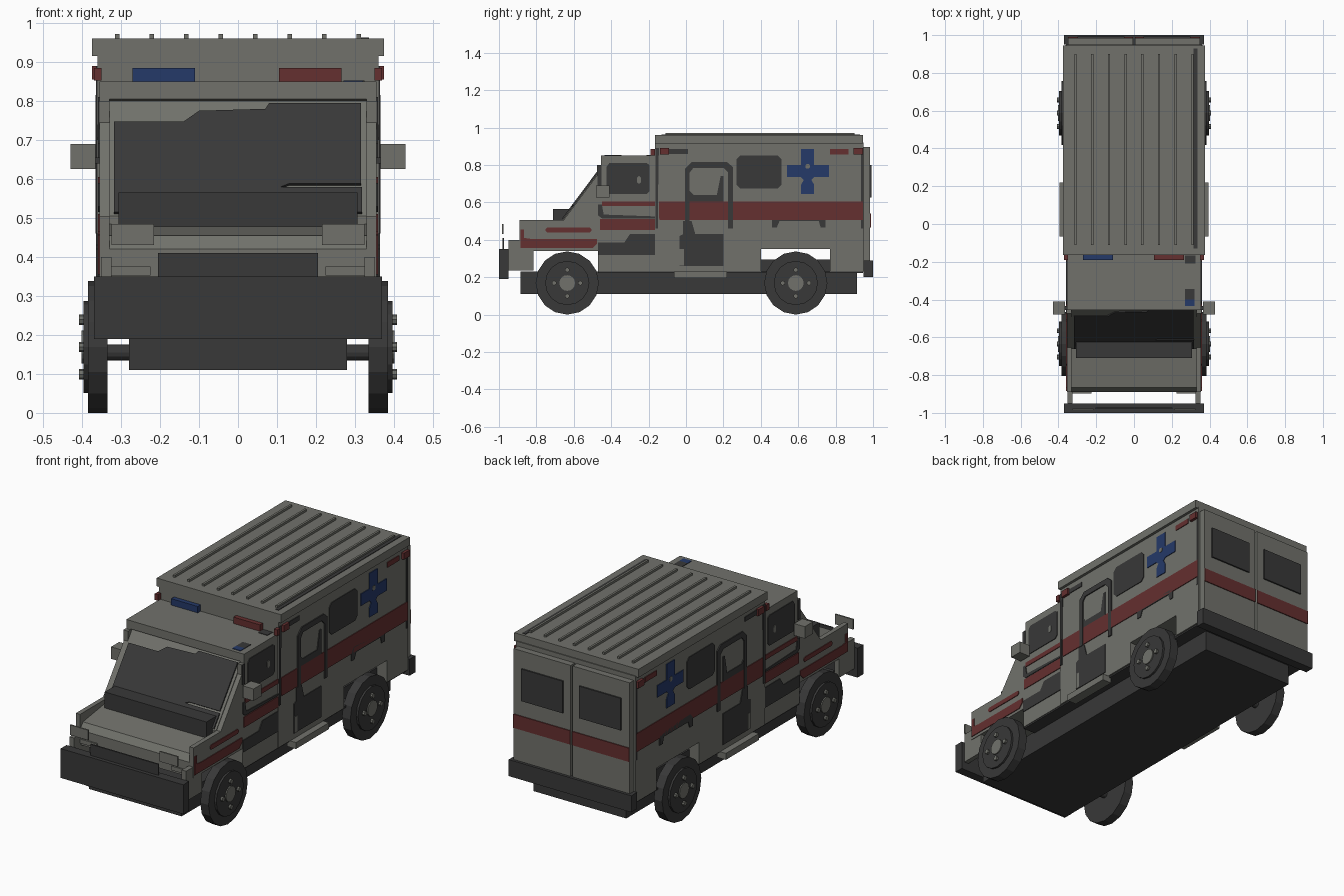
import bpy, bmesh, math
from mathutils import Vector, Matrix


def material(name, r, g, b):
    m = bpy.data.materials.new(name)
    m.diffuse_color = (r, g, b, 1)
    return m


GREY = material("body grey", .165, .167, .148)
DARK = material("dark grey", .04, .04, .04)
RED = material("red", .128, .029, .029)
BLUE = material("blue", .018, .041, .14)


def finish(name, bm, mat):
    bmesh.ops.recalc_face_normals(bm, faces=bm.faces)
    me = bpy.data.meshes.new(name)
    bm.to_mesh(me)
    bm.free()
    me.materials.append(mat)
    ob = bpy.data.objects.new(name, me)
    bpy.context.collection.objects.link(ob)
    return ob


def prism(name, mat, loop, offset):
    """Closed 3D outline pushed along an offset."""
    bm = bmesh.new()
    a = [bm.verts.new(p) for p in loop]
    b = [bm.verts.new(Vector(p) + Vector(offset)) for p in loop]
    bm.faces.new(a)
    bm.faces.new(b[::-1])
    for i in range(len(a)):
        j = (i + 1) % len(a)
        bm.faces.new((a[i], a[j], b[j], b[i]))
    return finish(name, bm, mat)


def slab(name, mat, pts, x0, x1):
    """(y, z) profile between two x values."""
    return prism(name, mat, [(x0, y, z) for y, z in pts], (x1 - x0, 0, 0))


def pair(name, mat, pts, x0, x1):
    """(y, z) profile on both sides."""
    for s, side in ((1, "right"), (-1, "left")):
        slab(f"{name}_{side}", mat, pts, s * x0, s * x1)


def rect(y0, y1, z0, z1, c=0):
    if not c:
        return [(y0, z0), (y1, z0), (y1, z1), (y0, z1)]
    return [(y0 + c, z0), (y1 - c, z0), (y1, z0 + c), (y1, z1 - c),
            (y1 - c, z1), (y0 + c, z1), (y0, z1 - c), (y0, z0 + c)]


def box(name, mat, x0, x1, y0, y1, z0, z1):
    return slab(name, mat, rect(y0, y1, z0, z1), x0, x1)


def disc(name, mat, x0, x1, y, z, r, n=16):
    bm = bmesh.new()
    bmesh.ops.create_cone(bm, cap_ends=True, segments=n, radius1=r, radius2=r, depth=abs(x1 - x0),
                          matrix=Matrix.Translation(((x0 + x1) / 2, y, z)) @ Matrix.Rotation(math.pi / 2, 4, 'Y'))
    return finish(name, bm, mat)


# Chassis, floor and bumpers
box("chassis", DARK, -.28, .28, -.885, .915, .11, .23)
box("floor", DARK, -.352, .352, -.47, .945, .222, .232)
box("rear_axle_housing", DARK, -.3, .3, .4, .77, .23, .295)
box("front_bumper", DARK, -.37, .37, -1, -.95, .19, .35)
box("rear_bumper", DARK, -.37, .37, .95, 1, .2, .29)
pair("bumper_arm", GREY, rect(-.95, -.815, .235, .40), .325, .352)

# Rear compartment with open wheel arches
slab("rear_body", GREY, [(-.165, .23), (.4, .23), (.4, .35), (.77, .35), (.77, .23), (.95, .23),
                         (.95, .92), (-.165, .92)], -.36, .36)
box("roof_cap", GREY, -.375, .375, -.165, .945, .915, .96)
for i in range(8):
    x = -.31 + i * .62 / 7
    box(f"roof_rib_{i + 1}", GREY, x - .006, x + .006, -.11, .9, .96, .972)
box("roof_dark_strip", DARK, .316, .336, -.13, .93, .96, .963)

# Cab: middle section, then side panels
slab("cab_middle", GREY, [(-.89, .34), (-.47, .34), (-.47, .23), (-.165, .23), (-.165, .85), (-.455, .85),
                          (-.455, .805), (-.44, .80), (-.66, .505), (-.66, .485), (-.865, .455), (-.89, .42)],
     -.33, .33)
pair("cab_side", GREY, [(-.89, .34), (-.47, .34), (-.47, .23), (-.165, .23), (-.165, .85), (-.455, .85),
                        (-.455, .80), (-.475, .80), (-.475, .745), (-.655, .505), (-.89, .505)], .33, .355)
slab("cowl", DARK, rect(-.71, -.62, .475, .565), -.307, .307)

# Windscreen lies on the slope
glass = [(-.318, .51), (.318, .51), (.318, .575), (.11, .575), (.13, .583), (.315, .583), (.315, .79), (.08, .79),
         (.07, .775), (-.10, .77), (-.14, .742), (-.318, .742)]
prism("windscreen", DARK, [(x, -.66 + (z - .505) * .22 / .295, z) for x, z in glass], (0, -.006, .005))

# Front face: grille and headlights on a line just behind the bumper face
box("grille", DARK, -.205, .205, -.98, -.972, .34, .41)
for s in (1, -1):
    box("headlight", GREY, s * .215, s * .325, -.984, -.976, .43, .485)
    box("front_marker", GREY, s * .225, s * .325, -.897, -.889, .352, .375)

# Roof lights and small roof patches
box("blue_light", BLUE, -.27, -.11, -.19, -.16, .845, .885)
box("red_light", RED, .105, .265, -.19, -.16, .845, .885)
box("blue_roof_patch", BLUE, .27, .32, -.435, -.4, .848, .853)
box("dark_roof_patch", DARK, .27, .32, -.4, -.345, .848, .853)
box("dark_roof_patch_rear", DARK, .27, .325, -.21, -.167, .848, .853)

# Mirrors, steps, corner lights
pair("mirror", GREY, rect(-.48, -.41, .625, .69), .365, .43)
pair("mirror_stalk", DARK, rect(-.455, -.435, .64, .655), .35, .37)
pair("side_step", GREY, rect(-.065, .22, .195, .23), .34, .395)
pair("corner_light_cab", RED, rect(-.19, -.165, .852, .885), .35, .37)
pair("corner_light_front", RED, rect(-.14, -.09, .855, .89), .36, .375)
pair("corner_light_rear", RED, rect(.895, .945, .855, .89), .36, .375)
pair("upper_marker_red", RED, rect(.77, .87, .857, .885), .36, .364)
pair("upper_marker_dark", DARK, rect(-.09, .01, .86, .885), .36, .364)

# Painted details on the cab sides
C = (.355, .359)
pair("cab_window", DARK, [(-.425, .645), (-.21, .645), (-.195, .66), (-.195, .8), (-.21, .81), (-.41, .81),
                          (-.425, .79)], *C)
pair("cab_window_knob", GREY, rect(-.262, -.24, .7, .74, .008), .355, .361)
pair("pillar_shade", DARK, rect(-.473, -.452, .69, .8), *C)
pair("cab_stripe_upper", RED, rect(-.45, -.165, .58, .605), *C)
pair("cab_stripe_lower", RED, rect(-.46, -.165, .452, .51), *C)
pair("cab_trim_line", DARK, [(-.47, .53), (-.45, .515), (-.165, .515), (-.165, .525), (-.44, .535), (-.45, .59),
                             (-.47, .59)], *C)
pair("cab_sill_shade", DARK, [(-.47, .32), (-.165, .32), (-.165, .43), (-.3, .43), (-.33, .385), (-.47, .385)], *C)
pair("fender_stripe_upper", RED, rect(-.75, -.505, .44, .465, .008), *C)
pair("fender_stripe_lower", RED, [(-.885, .355), (-.5, .355), (-.475, .38), (-.475, .405), (-.83, .405),
                                  (-.865, .41), (-.865, .455), (-.885, .455)], *C)

# Painted details on the rear body sides
B = (.36, .364)
pair("body_stripe", RED, [(-.14, .505), (.945, .505), (.945, .605), (-.145, .605), (-.145, .52)], *B)
pair("front_edge_shade", DARK, [(-.164, .46), (-.15, .46), (-.15, .6), (-.145, .89), (-.164, .89)], *B)
pair("rear_edge_shade", DARK, rect(.935, .948, .46, .89), .36, .362)
pair("side_window", DARK, rect(.27, .51, .675, .85, .02), *B)
pair("door_frame", DARK, [(-.005, .5), (.02, .5), (.02, .76), (.04, .785), (.2, .785), (.225, .76), (.225, .46),
                          (.25, .46), (.25, .79), (.22, .815), (.03, .815), (-.005, .78)], .36, .366)
pair("door_window_shade", DARK, [(.02, .605), (.2, .605), (.2, .74), (.185, .74), (.165, .64), (.04, .64),
                                 (.02, .66)], *B)
pair("door_lower_panel", DARK, [(-.035, .26), (.2, .26), (.2, .43), (.05, .43), (.03, .5), (-.015, .5),
                                (-.015, .43), (-.035, .42)], *B)
pair("door_lower_inset", GREY, rect(-.034, -.01, .262, .35), .36, .366)
pair("arch_trim", DARK, [(.46, .465), (.485, .465), (.5, .5), (.71, .5), (.72, .465), (.745, .465), (.745, .51),
                         (.72, .535), (.48, .535), (.46, .51)], *B)
pair("blue_cross", BLUE, [(.615, .645), (.685, .645), (.685, .695), (.67, .72), (.685, .735), (.765, .735),
                          (.765, .8), (.685, .8), (.685, .885), (.615, .885), (.615, .8), (.54, .8),
                          (.54, .735), (.615, .735), (.63, .72), (.615, .695)], *B)
pair("cross_centre", GREY, rect(.638, .662, .78, .805, .006), .36, .366)

# Rear doors with windows and stripe
for s in (1, -1):
    box("rear_door", GREY, s * .006, s * .35, .95, .985, .285, .895)
    box("rear_window", DARK, s * .05, s * .3, .985, .993, .625, .8)
    box("rear_stripe", RED, s * .006, s * .35, .985, .99, .465, .54)

# Wheels and axles
for end, y in (("front", -.635), ("rear", .587)):
    disc(f"{end}_axle", DARK, -.34, .34, y, .155, .02, 12)
    for s in (1, -1):
        disc(f"{end}_tyre", DARK, s * .335, s * .385, y, .169, .169)
        disc(f"{end}_rim", DARK, s * .385, s * .396, y, .169, .118)
        disc(f"{end}_hub", GREY, s * .396, s * .402, y, .169, .042)
        for k in range(4):
            a = k * math.pi / 2
            disc(f"{end}_wheel_bolt", GREY, s * .396, s * .408, y + .07 * math.cos(a), .169 + .07 * math.sin(a),
                 .013, 8)
